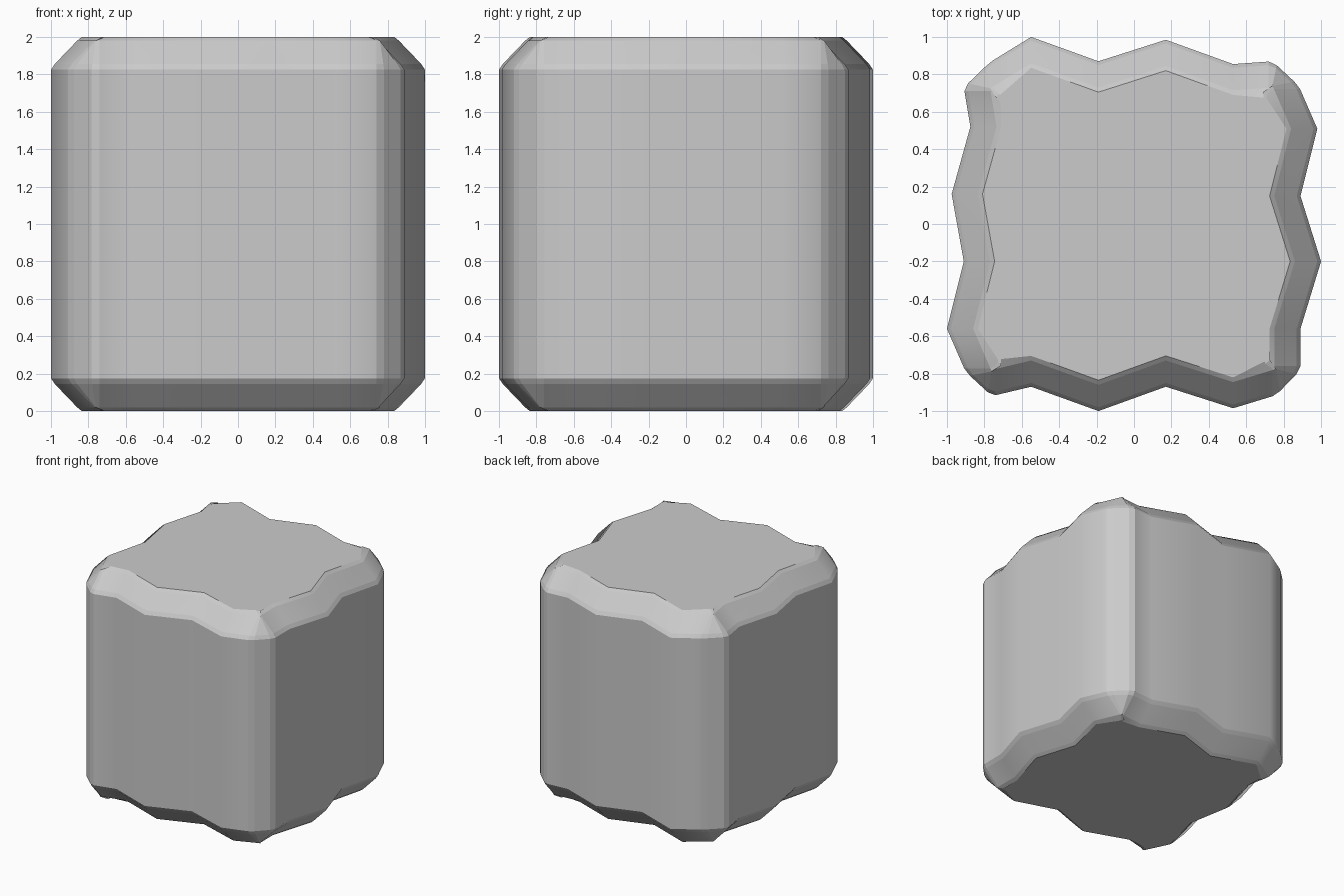
import bpy, bmesh
from mathutils import Vector

if "Cube" in bpy.data.objects:
    bpy.data.objects.remove(bpy.data.objects["Cube"])

# Wavy plan outline, one run per side, counter-clockwise, with inward direction
SIDES = [
    (((-0.76, -0.92), (-0.55, -0.87), (-0.19, -1.0), (0.17, -0.87), (0.53, -0.985), (0.76, -0.915)), (0, 1)),
    (((0.89, -0.78), (0.89, -0.56), (1.0, -0.2), (0.89, 0.15), (0.98, 0.51), (0.88, 0.74)), (-1, 0)),
    (((0.74, 0.87), (0.53, 0.855), (0.17, 0.985), (-0.19, 0.87), (-0.55, 1.0), (-0.77, 0.865)), (0, -1)),
    (((-0.91, 0.73), (-0.875, 0.52), (-0.975, 0.16), (-0.91, -0.2), (-1.0, -0.56), (-0.9, -0.79)), (1, 0)),
]

# Chamfer profile: inset, height, extra corner rounding
TOP = [(0, 1.825, 0), (0.02, 1.855, 0), (0.14, 1.98, 0), (0.165, 2.0, 0.028)]
LEVELS = [(i, 2 - z, c) for i, z, c in reversed(TOP)] + TOP


def ring(inset, corner):
    """Plan points of one level, plus a flag for the segment after each point."""
    runs = [([Vector(p) + Vector(d) * inset for p in pts], Vector(d)) for pts, d in SIDES]
    out = []
    for k, (pts, d) in enumerate(runs):
        nxt, nd = runs[(k + 1) % 4]
        diag = (d + nd) * corner
        prev_diag = (d + runs[k - 1][1]) * corner
        extra = d * corner * 0
        n = len(pts)
        start = pts[0] + (pts[1] - pts[0]).normalized() * 0.02 + prev_diag
        end = pts[-1] + (pts[-2] - pts[-1]).normalized() * 0.02 + diag
        a = pts[-1].lerp(nxt[0], 0.16) + diag
        b = pts[-1].lerp(nxt[0], 0.84) + diag
        out += [(start, True)] + [(p + extra, True) for p in pts[1:-1]]
        out += [(end, False), (a, False), (b, False)]
    return out


# Wavy block body: stacked rings closed by flat caps
bm = bmesh.new()
rings = []
for inset, z, corner in LEVELS:
    pts = ring(inset, corner)
    rings.append([bm.verts.new((p.x, p.y, z)) for p, _ in pts])
flags = [f for _, f in pts]
count = len(flags)
for lo, hi in zip(rings, rings[1:]):
    for i in range(count):
        j = (i + 1) % count
        face = bm.faces.new((lo[i], lo[j], hi[j], hi[i]))
        face.smooth = flags[i]
bm.faces.new(rings[-1])
bm.faces.new(list(reversed(rings[0])))

# Keep the chamfer bands crisp while the waves shade smoothly
for r in rings:
    for i in range(count):
        edge = bm.edges.get((r[i], r[(i + 1) % count]))
        if edge:
            edge.smooth = False

mesh = bpy.data.meshes.new("wavy_block")
bm.to_mesh(mesh)
bm.free()
block = bpy.data.objects.new("wavy_block", mesh)
bpy.context.collection.objects.link(block)
